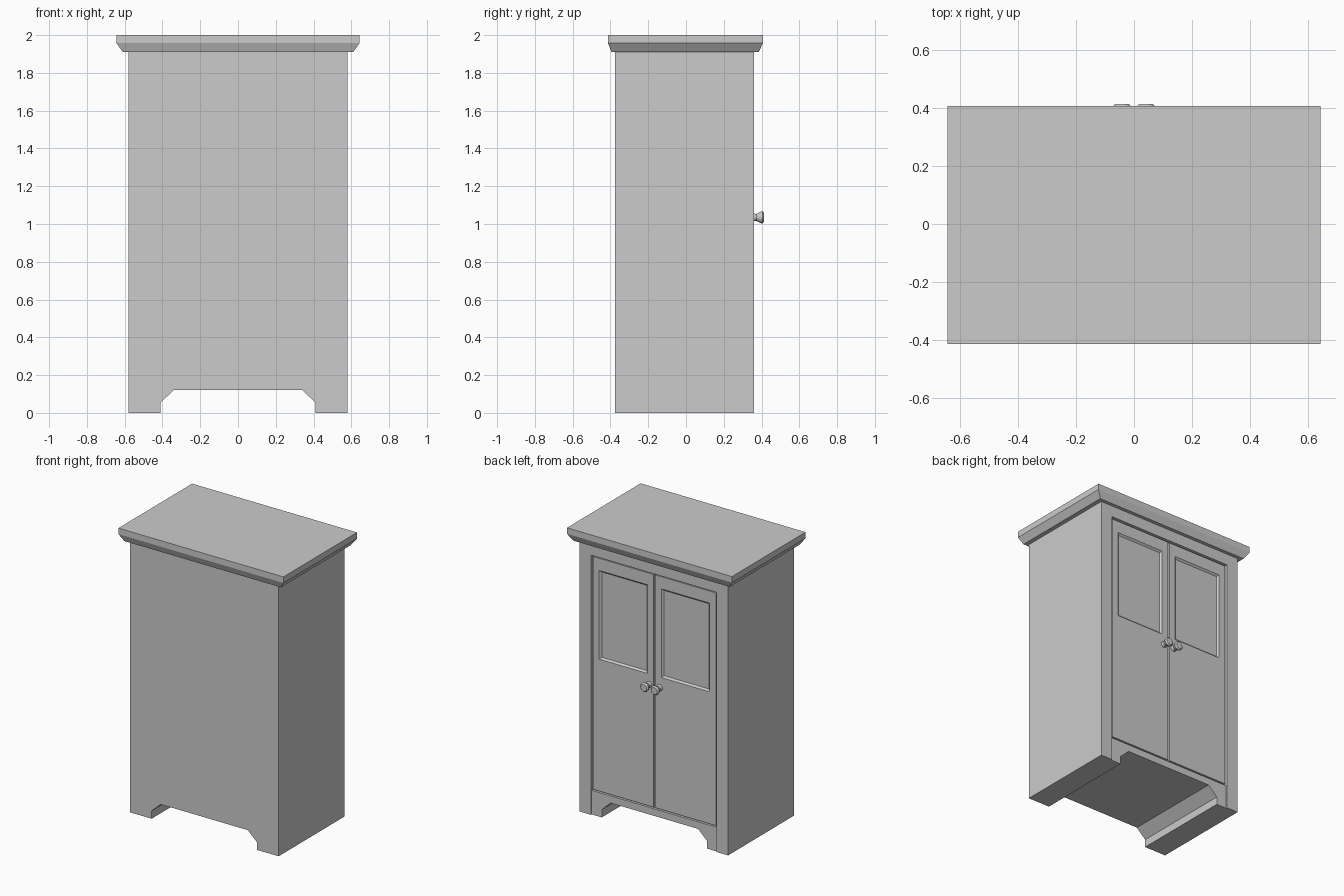
import bpy, bmesh, math

if "Cube" in bpy.data.objects:
    bpy.data.objects.remove(bpy.data.objects["Cube"])


def finish(name, bm):
    bmesh.ops.recalc_face_normals(bm, faces=bm.faces)
    me = bpy.data.meshes.new(name)
    bm.to_mesh(me)
    bm.free()
    ob = bpy.data.objects.new(name, me)
    bpy.context.collection.objects.link(ob)
    return ob


def loft(name, loops):
    """Skin a list of matching point loops and cap both ends."""
    bm = bmesh.new()
    rings = [[bm.verts.new(p) for p in loop] for loop in loops]
    n = len(rings[0])
    for a, b in zip(rings, rings[1:]):
        for i in range(n):
            j = (i + 1) % n
            bm.faces.new((a[i], a[j], b[j], b[i]))
    bm.faces.new(rings[0])
    bm.faces.new(rings[-1])
    return finish(name, bm)


def slab(name, profile, y0, y1):
    """Extrude an x-z profile along y."""
    return loft(name, [[(x, y, z) for x, z in profile] for y in (y0, y1)])


def rect_xz(x0, x1, z0, z1, y):
    return [(x0, y, z0), (x1, y, z0), (x1, y, z1), (x0, y, z1)]


def rect_xy(x, y0, y1, z):
    return [(-x, y0, z), (x, y0, z), (x, y1, z), (-x, y1, z)]


W, TOP = 0.58, 1.91        # carcass half width and height
OW, OTOP = 0.49, 1.83      # door opening
CORE, FACE, DOOR = 0.335, 0.36, 0.352

# Carcass with the chamfered foot arch running front to back
arch = [(-0.41, 0), (-0.41, 0.055), (-0.34, 0.12),
        (0.34, 0.12), (0.41, 0.055), (0.41, 0)]
slab("carcass", [(-W, 0)] + arch + [(W, 0), (W, TOP), (-W, TOP)], -0.376, CORE)

# Raised face frame: two stiles and top rail
slab("face_frame", [(-W, 0), (-OW, 0), (-OW, OTOP), (OW, OTOP), (OW, 0),
                    (W, 0), (W, TOP), (-W, TOP)], CORE, FACE)

# Apron under the doors
slab("apron", [(-OW, 0)] + arch + [(OW, 0), (OW, 0.17), (-OW, 0.17)], CORE, DOOR)

# Flared crown
loft("crown", [rect_xy(0.61, -0.394, 0.385, TOP),
               rect_xy(0.643, -0.413, 0.407, 1.957),
               rect_xy(0.643, -0.413, 0.407, 2.0)])

# Doors with recessed upper panels, and turned knobs
knob = [(0.022, DOOR), (0.018, 0.372), (0.031, 0.396), (0.033, 0.404), (0.024, 0.413)]
for side, s in (("left", -1), ("right", 1)):
    d = (s * 0.005, s * (OW - 0.01), 0.18, OTOP - 0.01)
    loft(side + "_door", [rect_xz(*d, CORE), rect_xz(*d, DOOR),
                          rect_xz(s * 0.055, s * 0.43, 1.11, 1.735, DOOR),
                          rect_xz(s * 0.067, s * 0.418, 1.122, 1.723, DOOR - 0.012)])
    ring = [2 * math.pi * k / 16 for k in range(16)]
    ob = loft(side + "_knob", [[(s * 0.041 + r * math.cos(t), y, 1.035 + r * math.sin(t))
                                for t in ring] for r, y in knob])
    bpy.context.view_layer.objects.active = ob
    ob.select_set(True)
    bpy.ops.object.shade_smooth_by_angle(angle=math.radians(30))
    ob.select_set(False)
